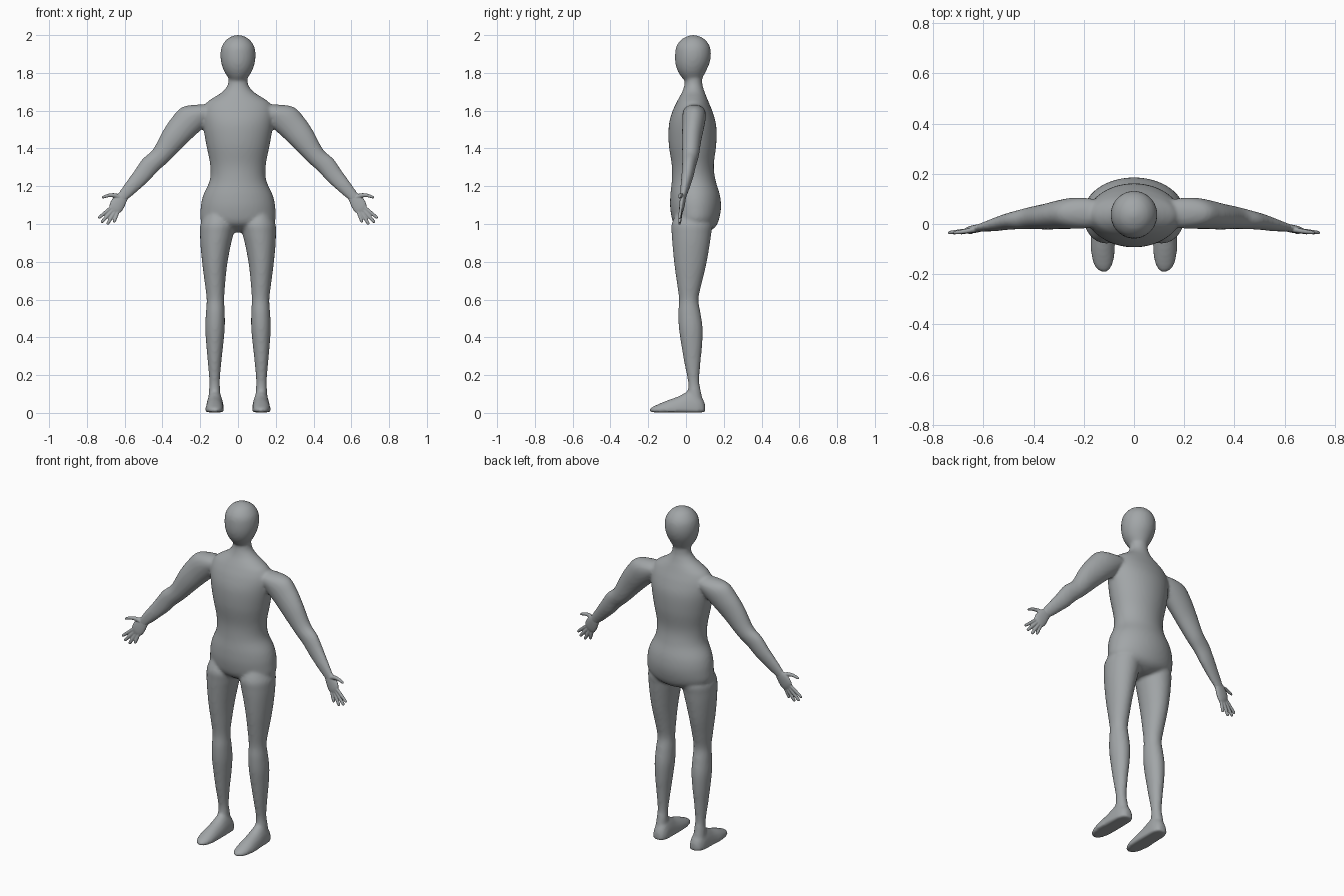
import bpy, bmesh, math
from mathutils import Vector

skin = bpy.data.materials.new("grey_skin")
skin.diffuse_color = (0.36, 0.38, 0.39, 1)


def spline(rows, steps):
    """Catmull-Rom interpolation through rows of numbers."""
    out = []
    n = len(rows)
    for i in range(n - 1):
        a, b, c, d = rows[max(i - 1, 0)], rows[i], rows[i + 1], rows[min(i + 2, n - 1)]
        for k in range(steps):
            t = k / steps
            out.append([q + 0.5 * t * (r - p + t * (2*p - 5*q + 4*r - s + t * (3*(q - r) + s - p)))
                        for p, q, r, s in zip(a, b, c, d)])
    out.append(list(rows[-1]))
    return out


def loft(bm, rows, u, v, sides=32, steps=5, floor=None):
    """Skin rounded rings; a row is x, y, z, radius along u, radius along v."""
    u, v = Vector(u).normalized(), Vector(v).normalized()
    rings = []
    for x, y, z, ru, rv in spline(rows, steps):
        ring = []
        for k in range(sides):
            a = 2 * math.pi * k / sides
            p = Vector((x, y, z)) + u * max(ru, .001) * math.cos(a) + v * max(rv, .001) * math.sin(a)
            if floor is not None:
                p.z = max(p.z, floor)
            ring.append(bm.verts.new(p))
        rings.append(ring)
    faces = [bm.faces.new(rings[0]), bm.faces.new(rings[-1])]
    for a, b in zip(rings, rings[1:]):
        for k in range(sides):
            j = (k + 1) % sides
            faces.append(bm.faces.new((a[k], a[j], b[j], b[k])))
    bmesh.ops.recalc_face_normals(bm, faces=faces)


def finish(name, bm, voxel, smooth):
    """Fuse the overlapping lofts into one smooth skin."""
    me = bpy.data.meshes.new(name)
    bm.to_mesh(me)
    bm.free()
    me.materials.append(skin)
    ob = bpy.data.objects.new(name, me)
    bpy.context.collection.objects.link(ob)
    r = ob.modifiers.new("fuse", 'REMESH')
    r.mode, r.voxel_size, r.use_smooth_shade = 'VOXEL', voxel, True
    s = ob.modifiers.new("soften", 'SMOOTH')
    s.factor, s.iterations = 0.5, smooth


X, Y, Z = (1, 0, 0), (0, 1, 0), (0, 0, 1)
body = bmesh.new()

# torso and neck: z, half width, front y, back y
torso = [(.955, .03, .01, .10), (.975, .12, -.03, .145), (1.01, .192, -.068, .17),
         (1.08, .198, -.083, .185), (1.15, .185, -.083, .18), (1.23, .150, -.075, .157),
         (1.31, .147, -.075, .147), (1.42, .168, -.091, .160), (1.52, .185, -.091, .160),
         (1.59, .188, -.074, .142), (1.64, .168, -.052, .122), (1.67, .128, -.036, .110),
         (1.70, .082, -.020, .098), (1.74, .053, -.008, .087), (1.80, .052, -.005, .085)]
loft(body, [(0, (f + b) / 2, z, w, (b - f) / 2) for z, w, f, b in torso], X, Y, 48)

# head: z, half width, front y, back y
head = [(1.755, .035, .0, .075), (1.775, .052, -.022, .088), (1.81, .074, -.044, .106),
        (1.85, .088, -.056, .124), (1.895, .093, -.058, .132), (1.94, .086, -.051, .126),
        (1.975, .062, -.026, .102), (1.993, .034, .004, .072), (2.001, .004, .034, .042)]
loft(body, [(0, (f + b) / 2, z, w, (b - f) / 2) for z, w, f, b in head], X, Y, 40)

# leg: z, inner x, outer x, front y, back y
leg = [(1.06, .05, .17, -.05, .12), (1.0, .018, .198, -.076, .140), (.95, .024, .201, -.076, .134),
       (.88, .040, .198, -.071, .124), (.78, .058, .188, -.061, .106), (.68, .068, .175, -.047, .082),
       (.60, .073, .166, -.037, .066), (.53, .070, .170, -.041, .077), (.45, .070, .173, -.038, .088),
       (.36, .078, .168, -.025, .086), (.27, .088, .160, -.010, .077), (.17, .096, .152, .010, .070),
       (.12, .094, .154, .010, .078), (.05, .090, .160, .00, .09)]
# foot: y, x, half width, top height
foot = [(.102, .120, .010, .035), (.094, .120, .030, .065), (.065, .121, .043, .105),
        (.02, .122, .046, .118), (-.04, .123, .048, .088), (-.10, .124, .048, .066),
        (-.145, .123, .042, .047), (-.175, .122, .030, .033), (-.192, .121, .010, .022)]
# arm: x, y, z, radius across, radius in depth
arm = [(.10, .042, 1.61, .035, .04), (.17, .043, 1.595, .058, .058), (.235, .043, 1.567, .080, .062),
       (.29, .038, 1.515, .077, .058), (.345, .030, 1.450, .068, .052), (.41, .024, 1.362, .052, .044),
       (.465, .016, 1.312, .052, .037), (.51, .008, 1.256, .047, .032), (.56, -.004, 1.20, .039, .025),
       (.612, -.015, 1.143, .030, .016), (.63, -.018, 1.122, .030, .014)]

for s in (1, -1):
    loft(body, [(s * (i + o) / 2, (f + b) / 2, z, (o - i) / 2, (b - f) / 2) for z, i, o, f, b in leg], X, Y)
    loft(body, [(s * x, y, .015, w, h - .015) for y, x, w, h in foot], X, Z, floor=.003)
    loft(body, [(s * x, y, z, ru, rv) for x, y, z, ru, rv in arm], (s * .77, 0, .64), Y)
finish("body", body, .009, 5)

# fingers: base x, base z, tip x, tip z, radius
fingers = [(.668, 1.090, .740, 1.030, .0095), (.661, 1.077, .724, 1.007, .0100),
           (.650, 1.068, .693, .997, .0100), (.636, 1.066, .657, 1.008, .0095),
           (.640, 1.125, .680, 1.155, .0120)]
palm = [(.600, -.013, 1.157, .026, .014), (.617, -.016, 1.135, .033, .015),
        (.634, -.020, 1.110, .039, .015), (.650, -.024, 1.085, .037, .013), (.661, -.027, 1.068, .024, .008)]
for s, side in ((1, "left"), (-1, "right")):
    hand = bmesh.new()
    loft(hand, [(s * x, y, z, ru, rv) for x, y, z, ru, rv in palm], (s * .77, 0, .64), Y, 24)
    for i, (x0, z0, x1, z1, r) in enumerate(fingers):
        if i == 4:  # thumb bends outward
            rows = [(.615, -.018, 1.135, .012, .012), (.645, -.024, 1.150, .012, .011),
                    (.680, -.030, 1.152, .010, .009), (.712, -.034, 1.143, .008, .007),
                    (.722, -.035, 1.139, .003, .003)]
            across = (0, 0, 1)
        else:
            rows = []
            for t, k in ((-.25, 1), (.2, 1), (.65, .95), (.93, .8), (1, .3)):
                rows.append((x0 + (x1 - x0) * t, -.026 - .009 * t, z0 + (z1 - z0) * t, r * k, r * k * .9))
            across = (s * (z0 - z1), 0, x1 - x0)
        loft(hand, [(s * x, y, z, ru, rv) for x, y, z, ru, rv in rows], across, Y, 12, 4)
    finish(side + "_hand", hand, .0035, 2)
